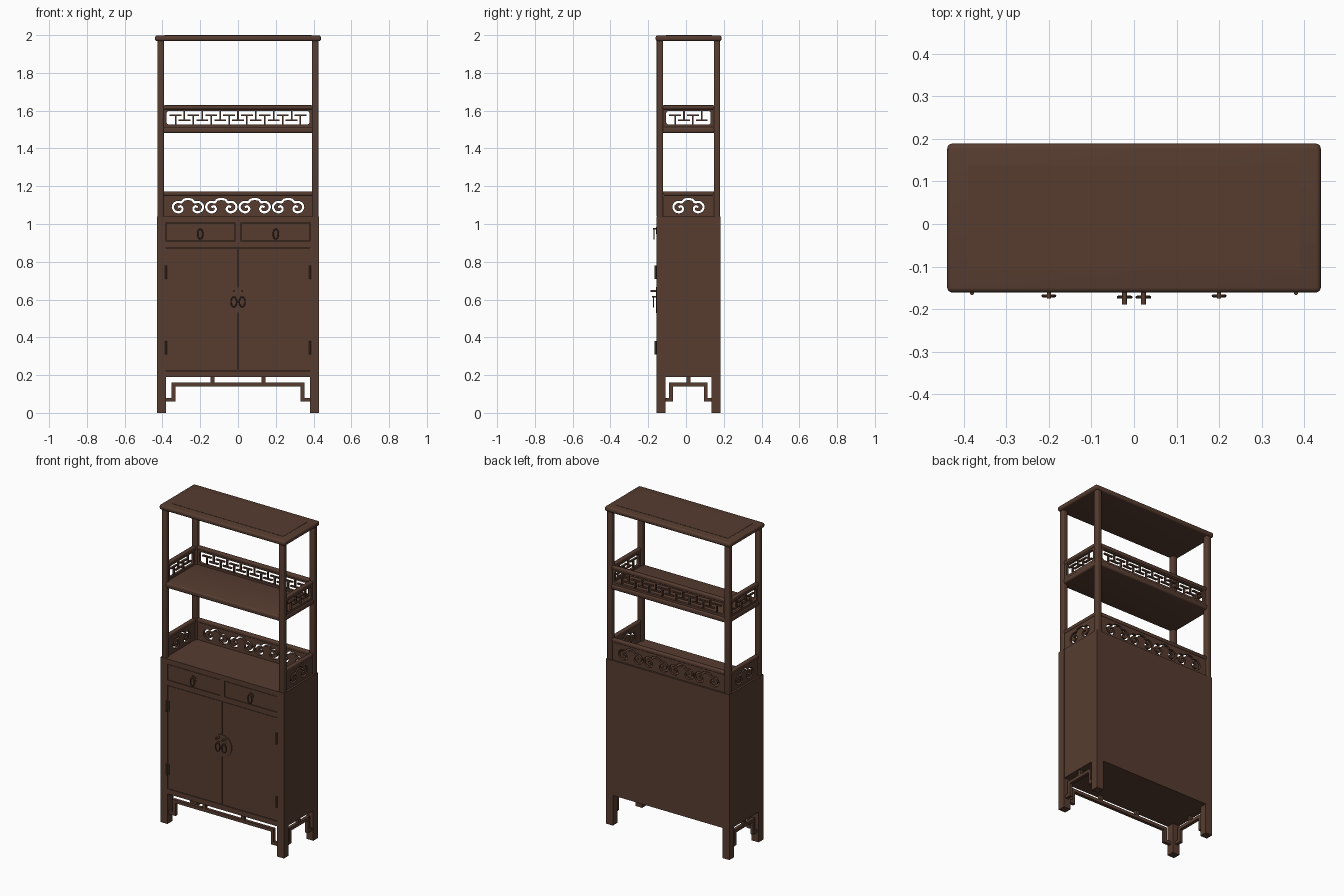
import bpy, bmesh, math
from mathutils import Matrix, Vector

if "Cube" in bpy.data.objects:
    bpy.data.objects.remove(bpy.data.objects["Cube"])

wood = bpy.data.materials.new("dark_walnut")
wood.diffuse_color = (0.095, 0.046, 0.030, 1)
wood.use_nodes = True
wood.node_tree.nodes["Principled BSDF"].inputs["Base Color"].default_value = wood.diffuse_color

CY = 0.013           # middle of the depth
FRONT, BACK = -0.157, 0.183
HX = 0.43            # half width of the cabinet


def finish(ob, smooth=False):
    ob.data.materials.clear()
    ob.data.materials.append(wood)
    if smooth:
        bpy.ops.object.select_all(action='DESELECT')
        ob.select_set(True)
        bpy.context.view_layer.objects.active = ob
        bpy.ops.object.shade_smooth_by_angle(angle=math.radians(35))
    return ob


def from_bm(name, bm, smooth=False):
    me = bpy.data.meshes.new(name)
    bm.to_mesh(me)
    bm.free()
    ob = bpy.data.objects.new(name, me)
    bpy.context.collection.objects.link(ob)
    return finish(ob, smooth)


def box(name, x, y, z, bevel=0.0, seg=3):
    """Box from (min, max) pairs, optionally with rounded edges."""
    bm = bmesh.new()
    mid = Vector([(a + b) / 2 for a, b in (x, y, z)])
    size = [abs(b - a) for a, b in (x, y, z)]
    bmesh.ops.create_cube(bm, size=1, matrix=Matrix.Translation(mid) @ Matrix.Diagonal((*size, 1)))
    if bevel:
        bmesh.ops.bevel(bm, geom=bm.edges[:], offset=bevel, segments=seg, profile=0.5, affect='EDGES')
    return from_bm(name, bm, bevel > 0)


def cyl(name, loc, r, depth, axis='Y', n=32):
    bm = bmesh.new()
    rot = Matrix.Rotation(math.pi / 2, 4, 'X') if axis == 'Y' else Matrix()
    bmesh.ops.create_cone(bm, cap_ends=True, segments=n, radius1=r, radius2=r, depth=depth,
                          matrix=Matrix.Translation(loc) @ rot)
    return from_bm(name, bm, True)


def ring(name, loc, rx, rz, r):
    """Oval pull hanging in the xz plane."""
    bm = bmesh.new()
    n, m = 28, 8
    vs = [[bm.verts.new((loc[0] + (rx + r * math.cos(b)) * math.cos(a), loc[1] + r * math.sin(b),
                         loc[2] + (rz + r * math.cos(b)) * math.sin(a)))
           for b in (2 * math.pi * j / m for j in range(m))]
          for a in (2 * math.pi * i / n for i in range(n))]
    for i in range(n):
        for j in range(m):
            k, l = (i + 1) % n, (j + 1) % m
            bm.faces.new((vs[i][j], vs[i][l], vs[k][l], vs[k][j]))
    bmesh.ops.recalc_face_normals(bm, faces=bm.faces[:])
    return from_bm(name, bm, True)


def pierced(name, loops, thick, place):
    """Flat panel: first loop is the outline, the others are holes."""
    cu = bpy.data.curves.new(name, 'CURVE')
    cu.dimensions, cu.fill_mode, cu.extrude = '2D', 'BOTH', thick / 2
    for lp in loops:
        sp = cu.splines.new('POLY')
        sp.points.add(len(lp) - 1)
        for p, (u, v) in zip(sp.points, lp):
            p.co = (u, v, 0, 1)
        sp.use_cyclic_u = True
    tmp = bpy.data.objects.new(name + "_curve", cu)
    bpy.context.collection.objects.link(tmp)
    dg = bpy.context.evaluated_depsgraph_get()
    me = bpy.data.meshes.new_from_object(tmp.evaluated_get(dg))
    bpy.data.objects.remove(tmp)
    me.transform(place @ Matrix.Rotation(math.pi / 2, 4, 'X'))
    me.name = name
    ob = bpy.data.objects.new(name, me)
    bpy.context.collection.objects.link(ob)
    return finish(ob)


def rect(u, v0, v1, r=0.0):
    if not r:
        return [(-u, v0), (u, v0), (u, v1), (-u, v1)]
    out = []
    for k, (cu, cv) in enumerate([(u - r, v1 - r), (r - u, v1 - r), (r - u, v0 + r), (u - r, v0 + r)]):
        out += [(cu + r * math.cos(a), cv + r * math.sin(a))
                for a in (math.pi / 2 * (k + t / 4) for t in range(5))]
    return out


def cloud(cu):
    """Closed ribbon outline of a scrolled cloud centred on cu."""
    half = [(0, 1.132), (.022, 1.128), (.034, 1.115), (.056, 1.117), (.074, 1.106), (.080, 1.088),
            (.070, 1.069), (.050, 1.062), (.033, 1.069), (.029, 1.083), (.039, 1.094), (.052, 1.088)]
    pts = [Vector((-x, z)) for x, z in half[:0:-1]] + [Vector(p) for p in half]
    path = []
    for i in range(len(pts) - 1):
        a, b, c, d = pts[max(i - 1, 0)], pts[i], pts[i + 1], pts[min(i + 2, len(pts) - 1)]
        for t in (0, .25, .5, .75):
            path.append(.5 * (2 * b + (c - a) * t + (2 * a - 5 * b + 4 * c - d) * t * t
                              + (3 * b - a - 3 * c + d) * t ** 3))
    path.append(pts[-1])
    left, right = [], []
    for i, p in enumerate(path):
        d = (path[min(i + 1, len(path) - 1)] - path[max(i - 1, 0)]).normalized()
        n = Vector((-d.y, d.x)) * 0.0058
        left.append((cu + p.x + n.x, p.y + n.y))
        right.append((cu + p.x - n.x, p.y - n.y))
    return left + right[::-1]


# cabinet body, legs, front rails
box("cabinet_body", (-HX + .001, HX - .001), (FRONT + .012, BACK), (.19, 1.04))
for s, side in ((-1, "left"), (1, "right")):
    box(f"{side}_front_leg", (s * .382, s * HX), (FRONT, FRONT + .048), (0, 1.04))
    box(f"{side}_back_leg", (s * .382, s * HX), (BACK - .048, BACK), (0, 1.04))
for nm, z in (("bottom", (.19, .222)), ("middle", (.875, .907)), ("top", (1.008, 1.04))):
    box(f"{nm}_front_rail", (-.382, .382), (FRONT, FRONT + .02), z)
box("drawer_divider", (-.015, .015), (FRONT, FRONT + .02), (.907, 1.008))

# doors, drawers and their fittings
for s, side in ((-1, "left"), (1, "right")):
    box(f"{side}_door", (s * .0015, s * .38), (FRONT + .001, FRONT + .02), (.2245, .8725))
    box(f"{side}_drawer", (s * .0175, s * .3795), (FRONT + .001, FRONT + .02), (.9095, 1.0055))
    cyl(f"{side}_drawer_plate", (s * .2, FRONT - .001, .965), .018, .004)
    cyl(f"{side}_drawer_stud", (s * .2, FRONT - .009, .975), .005, .018, n=16)
    ring(f"{side}_drawer_pull", (s * .2, FRONT - .012, .947), .014, .026, .0035)
    cyl(f"{side}_door_stud", (s * .022, FRONT - .016, .645), .006, .032, n=16)
    cyl(f"{side}_pull_stud", (s * .022, FRONT - .011, .615), .005, .022, n=16)
    ring(f"{side}_door_pull", (s * .022, FRONT - .015, .588), .015, .026, .0035)
    for z, lv in ((.345, "lower"), (.745, "upper")):
        box(f"{side}_{lv}_hinge_plate", (s * .37, s * .394), (FRONT - .002, FRONT + .003), (z - .033, z + .033))
        cyl(f"{side}_{lv}_hinge_pin", (s * .381, FRONT - .005, z), .005, .07, 'Z', 12)
cyl("round_lock_plate", (0, FRONT - .001, .598), .068, .004, n=48)


# stepped apron under the front and the two sides
def apron(name, half, leg, step, posts, place):
    bars = [((-step - .01, step + .01), (.14, .16))]
    for s in (-1, 1):
        bars += [((s * (step - .01), s * (step + .01)), (.06, .14)),
                 ((s * (step + .01), s * (leg + .002)), (.06, .08))]
    bars += [((p - .01, p + .01), (.16, .192)) for p in posts]
    for i, (u, z) in enumerate(bars):
        ob = box(f"{name}_bar_{i + 1}", u, (-.01, .01), z)
        ob.data.transform(place)


def side_place(s, x):
    return Matrix.Translation((s * x, CY, 0)) @ Matrix.Rotation(math.pi / 2, 4, 'Z')


apron("front_apron", HX, .382, .342, (-.135, .135), Matrix.Translation((0, FRONT + .02, 0)))
for s, side in ((-1, "left"), (1, "right")):
    apron(f"{side}_apron", .17, .122, .092, (0,), side_place(s, HX - .02))

# upper posts, shelf and top board
for s, side in ((-1, "left"), (1, "right")):
    for y, nm in ((-.155, "front"), (.147, "back")):
        box(f"{side}_{nm}_post", (s * .392, s * .426), (y, y + .034), (1.035, 1.975), .007)
box("middle_shelf", (-.422, .422), (FRONT + .004, BACK - .004), (1.482, 1.514), .009)
box("top_board", (-.439, .439), (-.161, .189), (1.968, 1.9985), .012, 4)
box("top_inlay", (-.39, .39), (-.107, .138), (1.99, 2.0))


# pierced galleries on the back and sides
def gallery(name, half, opening, centres, place):
    pierced(f"{name}_cloud_panel", [rect(half, 1.04, 1.152)] + [cloud(c) for c in centres], .016, place)
    pierced(f"{name}_fret_frame", [rect(half, 1.512, 1.608), rect(opening, 1.527, 1.598, .012)], .016, place)
    for z, lv in ((1.151, "lower"), (1.607, "upper")):
        box(f"{name}_{lv}_handrail", (-half, half), (-.013, .013), (z, z + .022), .006).data.transform(place)
    # interlocking T-shaped fretwork
    n = round(2 * opening / .047)
    pitch = 2 * opening / n
    for i in range(1, n):
        u = -opening + i * pitch
        up = i % 2
        z = 1.576 if up else 1.549
        bars = [((u - .004, u + .004), (1.525, z) if up else (z, 1.6)),
                ((max(u - .031, -opening), min(u + .031, opening)), (z - .004, z + .004))]
        for k, (ux, zz) in enumerate(bars):
            box(f"{name}_fret_{i}_{'stem' if k == 0 else 'cap'}", ux, (-.006, .006), zz).data.transform(place)


gallery("back_gallery", .395, .378, (-.265, -.0885, .0885, .265), Matrix.Translation((0, .164, 0)))
for s, side in ((-1, "left"), (1, "right")):
    gallery(f"{side}_gallery", .136, .118, (0,), side_place(s, .409))
